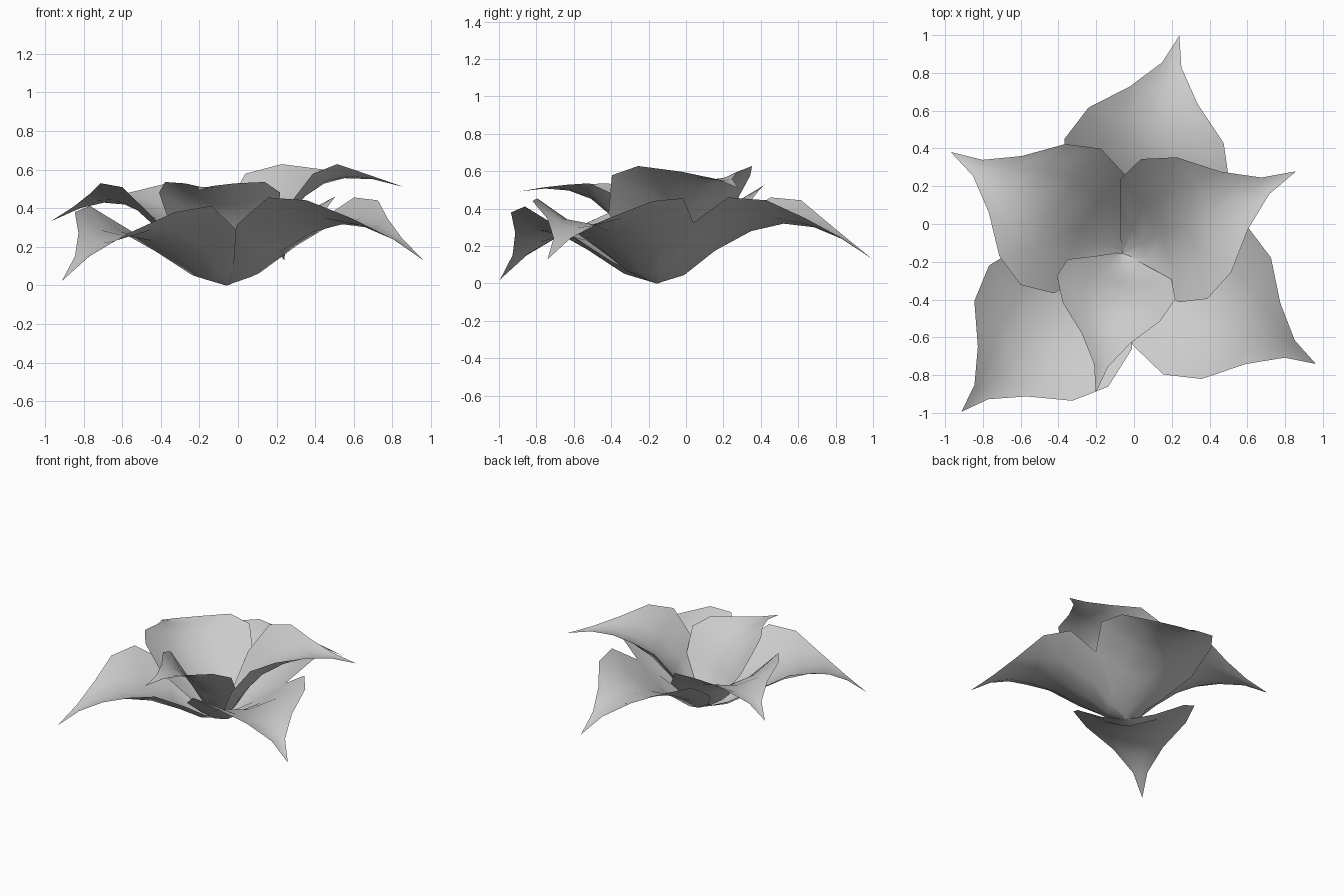
import bpy
import math

if "Cube" in bpy.data.objects:
    bpy.data.objects.remove(bpy.data.objects["Cube"])

# Petal template: (reach, height) along the midrib and (reach, half width, height) along the rim
MIDRIB = [(0, 0), (.15, .045), (.32, .175), (.52, .28), (.70, .32),
          (.87, .30), (1.03, .235), (1.19, .13)]
RIM = [(0, .02, .005), (.13, .20, .13), (.29, .395, .315), (.51, .45, .46),
       (.70, .37, .445), (.865, .185, .35), (1.03, .053, .245)]
BASE = (-.06, -.155, 0)
COLUMNS = (-1, -.5, 0, .5, 1)


def petal(name, azimuth, tilt, length, width):
    a, t = math.radians(azimuth), math.radians(tilt)

    def place(u, v, w):
        # tilt upward about the base, then turn to the azimuth
        r = length * (u * math.cos(t) - w * math.sin(t))
        z = length * (u * math.sin(t) + w * math.cos(t))
        v *= width
        return (BASE[0] + r * math.cos(a) - v * math.sin(a),
                BASE[1] + r * math.sin(a) + v * math.cos(a), z)

    verts, faces = [], []
    for (mu, mw), (eu, ev, ew) in zip(MIDRIB, RIM):
        for s in COLUMNS:
            k = s * s
            verts.append(place(mu + (eu - mu) * k, ev * s, mw + (ew - mw) * k))
    n = len(COLUMNS)
    for i in range(len(RIM) - 1):
        for j in range(n - 1):
            b = i * n + j
            faces.append((b, b + 1, b + n + 1, b + n))
    # pointed tip
    verts.append(place(MIDRIB[-1][0], 0, MIDRIB[-1][1]))
    last = (len(RIM) - 1) * n
    for j in range(n - 1):
        faces.append((last + j, last + j + 1, len(verts) - 1))

    mesh = bpy.data.meshes.new(name)
    mesh.from_pydata(verts, [], faces)
    for p in mesh.polygons:
        p.use_smooth = True
    ob = bpy.data.objects.new(name, mesh)
    bpy.context.collection.objects.link(ob)


# Outer whorl
petal("outer_petal_back", 75.4, 0, 1, 1)
petal("outer_petal_left", 224.5, -5.2, 1, 1)
petal("outer_petal_right", -29.8, 0, .99, 1)

# Inner whorl, smaller and more upright
petal("inner_petal_left", 149.5, 11.2, .925, .93)
petal("inner_petal_right", 25.3, 20.4, .95, .91)
petal("inner_petal_front", 259.1, 27, .75, .71)
